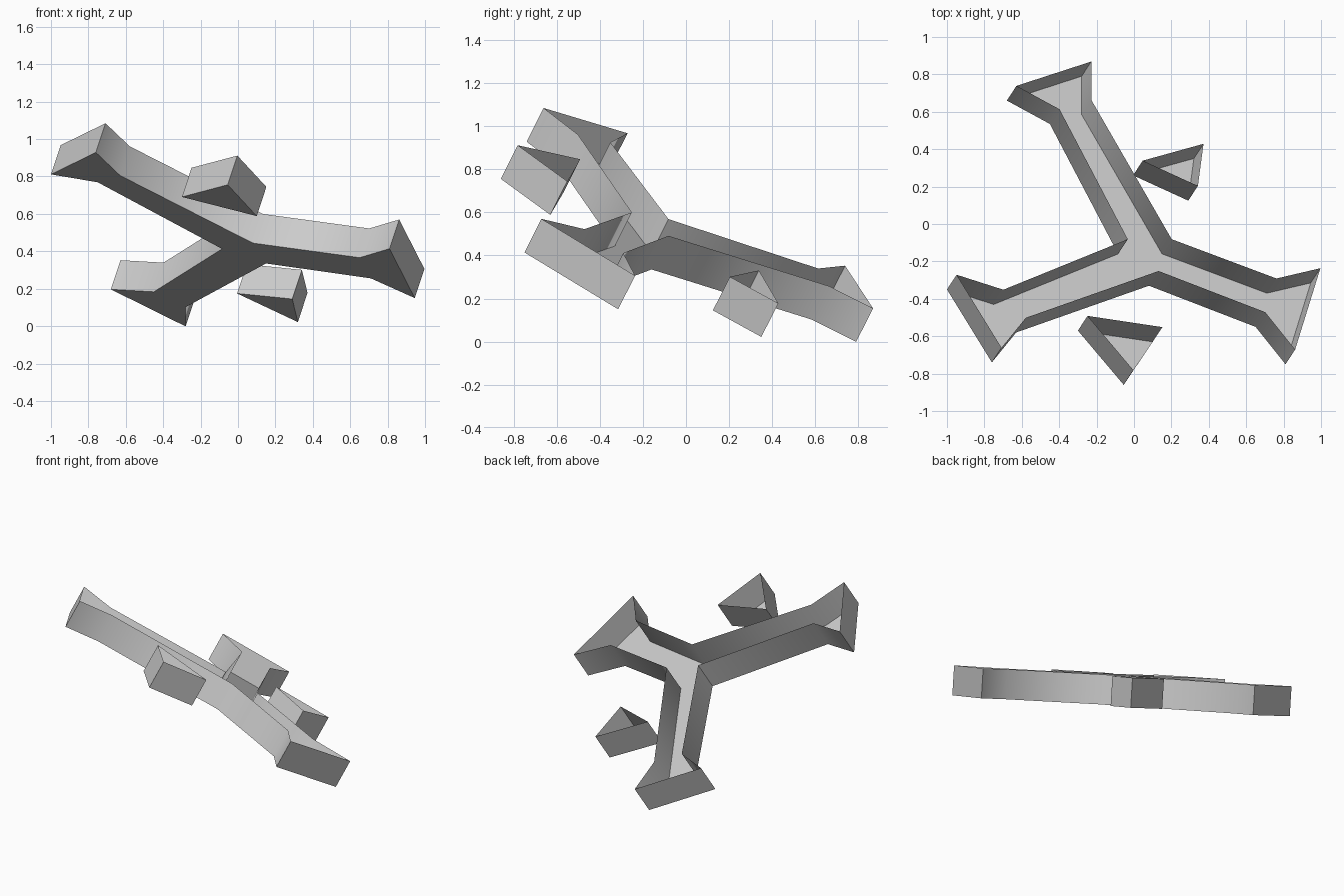
import bpy, bmesh, math
from mathutils import Vector

if "Cube" in bpy.data.objects:
    bpy.data.objects.remove(bpy.data.objects["Cube"])

# Every part is a shallow open tray resting on one common tilted plane
SLOPE_X, SLOPE_Y, HEIGHT = -0.331, -0.504, 0.304
WALL = Vector((-SLOPE_X, -SLOPE_Y, 1)) * 0.156


def tray(name, outline, smooth_angle=None):
    bm = bmesh.new()
    verts = [bm.verts.new((x, y, HEIGHT + SLOPE_X * x + SLOPE_Y * y)) for x, y in outline]
    bm.faces.new(verts)
    rim = bmesh.ops.extrude_edge_only(bm, edges=bm.edges[:])["geom"]
    bmesh.ops.translate(bm, vec=WALL,
                        verts=[g for g in rim if isinstance(g, bmesh.types.BMVert)])
    bmesh.ops.recalc_face_normals(bm, faces=bm.faces[:])
    bm.normal_update()
    # floor must face downward
    floor = max(bm.faces, key=lambda f: abs(f.normal.dot(WALL)))
    if floor.normal.z > 0:
        bmesh.ops.reverse_faces(bm, faces=bm.faces[:])
    mesh = bpy.data.meshes.new(name)
    bm.to_mesh(mesh)
    bm.free()
    obj = bpy.data.objects.new(name, mesh)
    bpy.context.collection.objects.link(obj)
    if smooth_angle:
        bpy.ops.object.select_all(action='DESELECT')
        obj.select_set(True)
        bpy.context.view_layer.objects.active = obj
        bpy.ops.object.shade_smooth_by_angle(angle=math.radians(smooth_angle))
    return obj


# Three arms with flared ends, outline of the floor
tray("three_arm_tray", [
    (-0.085, -0.16), (-0.75, -0.43), (-1.0, -0.35), (-0.76, -0.74), (-0.63, -0.58),   # left arm
    (0.08, -0.33), (0.65, -0.55), (0.81, -0.75), (0.945, -0.315), (0.71, -0.37),      # right arm
    (0.15, -0.16), (-0.28, 0.585), (-0.28, 0.79), (-0.68, 0.66), (-0.45, 0.535),      # rear arm
], 70)

# Loose triangular pieces between the arms
tray("front_triangle", [(-0.30, -0.57), (-0.055, -0.86), (0.10, -0.63)])
tray("rear_triangle", [(-0.005, 0.26), (0.29, 0.125), (0.32, 0.35)])
